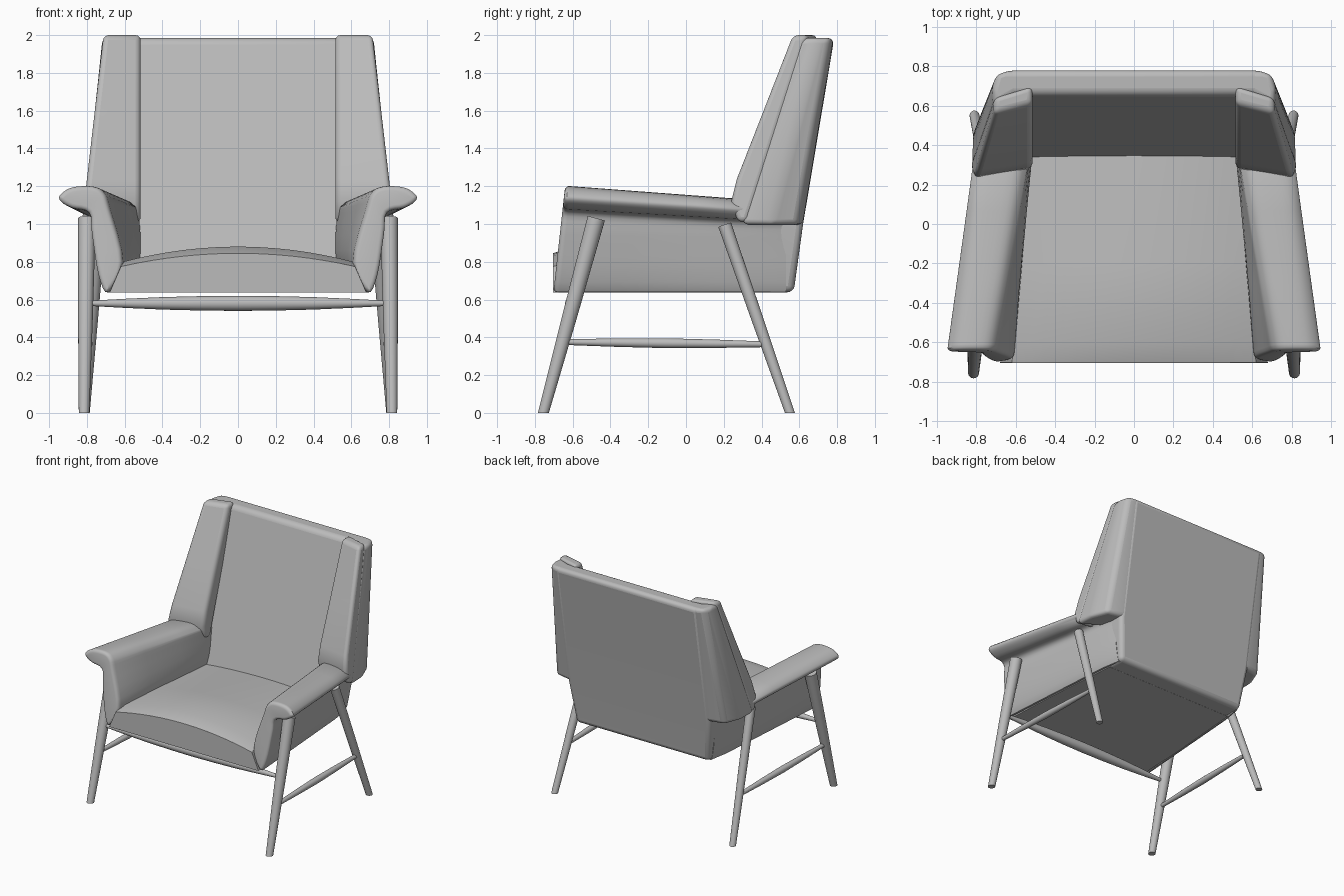
import bpy, bmesh, math
from mathutils import Vector

if "Cube" in bpy.data.objects:
    bpy.data.objects.remove(bpy.data.objects["Cube"])

grey = bpy.data.materials.new("plain grey")
grey.use_nodes = True
grey.diffuse_color = (0.5, 0.5, 0.5, 1)
grey.node_tree.nodes["Principled BSDF"].inputs["Base Color"].default_value = (0.5, 0.5, 0.5, 1)


def loft(name, rings, bevel=0.0, segments=4, angle=30):
    """Skin even-sized closed rings, cap the ends with quad strips, soften edges."""
    bm = bmesh.new()
    loops = [[bm.verts.new(p) for p in ring] for ring in rings]
    n = len(loops[0])
    for a, b in zip(loops, loops[1:]):
        for i in range(n):
            j = (i + 1) % n
            bm.faces.new((a[i], a[j], b[j], b[i]))
    for cap in (loops[0], loops[-1]):
        for i in range(n // 2 - 1):
            bm.faces.new((cap[i], cap[i + 1], cap[n - 2 - i], cap[n - 1 - i]))
    bmesh.ops.recalc_face_normals(bm, faces=bm.faces)
    mesh = bpy.data.meshes.new(name)
    bm.to_mesh(mesh)
    bm.free()
    mesh.materials.append(grey)
    obj = bpy.data.objects.new(name, mesh)
    bpy.context.collection.objects.link(obj)
    if bevel:
        mod = obj.modifiers.new("soft edges", "BEVEL")
        mod.width = bevel
        mod.segments = segments
        mod.limit_method = "ANGLE"
        mod.angle_limit = math.radians(angle)
    bpy.ops.object.select_all(action="DESELECT")
    obj.select_set(True)
    bpy.context.view_layer.objects.active = obj
    bpy.ops.object.shade_smooth_by_angle(angle=math.radians(40))
    return obj


def mix(a, b, t):
    return a + (b - a) * t


def rod(name, start, end, radii, sides=20):
    """Round bar with radii spread evenly along its length."""
    start, end = Vector(start), Vector(end)
    turn = (end - start).to_track_quat("Z", "Y")
    rings = []
    for k, r in enumerate(radii):
        c = start.lerp(end, k / (len(radii) - 1))
        rings.append([c + turn @ Vector((r * math.cos(a), r * math.sin(a), 0))
                      for a in (2 * math.pi * i / sides for i in range(sides))])
    return loft(name, rings)


def leg(name, foot, top, r_foot, r_top):
    """Tapered leg whose foot is cut level with the floor."""
    obj = rod(name, foot, top, [r_foot, mix(r_foot, r_top, 0.6), r_top])
    axis = (Vector(top) - Vector(foot)).normalized()
    for v in obj.data.vertices[:20]:
        v.co -= axis * (v.co.z / axis.z)


def smooth_profile(points, steps=4):
    """Closed smooth curve through the points."""
    pts = [Vector(p) for p in points]
    n, out = len(pts), []
    for i in range(n):
        a, b, c, d = (pts[(i + k) % n] for k in (-1, 0, 1, 2))
        for s in range(steps):
            t = s / steps
            out.append(b + (c - a) * (t / 2) + (2 * a - 5 * b + 4 * c - d) * (t * t / 2)
                       + (3 * b - a - 3 * c + d) * (t ** 3 / 2))
    return out


# Seat cushion: crowned across its width, tapering toward the back
def seat_ring(y, low_w, top_w, side_z, crown):
    steps = 15
    ring = [(low_w, y, 0.637), (-low_w, y, 0.637)]
    for i in range(steps + 1):
        u = -1 + 2 * i / steps
        ring.append((u * top_w, y, side_z + crown * (1 - u * u)))
    return ring


loft("seat_cushion", [
    seat_ring(-0.705, 0.68, 0.62, 0.775, 0.07),
    seat_ring(-0.60, 0.67, 0.61, 0.80, 0.08),
    seat_ring(-0.2, 0.65, 0.59, 0.80, 0.06),
    seat_ring(0.42, 0.60, 0.54, 0.79, 0.02)], 0.035, angle=50)

# Arms: padded wall with a rolled rest, one cross-section swept backward;
# behind the rest only the wall goes on to the rear of the body
arm_front = smooth_profile([
    (0.69, 0.638), (0.61, 0.80), (0.68, 1.08), (0.71, 1.165), (0.77, 1.20),
    (0.88, 1.195), (0.943, 1.155), (0.94, 1.12), (0.88, 1.085), (0.79, 1.06),
    (0.775, 0.95), (0.74, 0.73)])
arm_back = smooth_profile([
    (0.615, 0.638), (0.52, 0.80), (0.525, 1.05), (0.54, 1.095), (0.60, 1.125),
    (0.75, 1.12), (0.805, 1.085), (0.80, 1.055), (0.76, 1.025), (0.685, 1.005),
    (0.67, 0.92), (0.65, 0.73)])
wall_end = smooth_profile([
    (0.59, 0.638), (0.52, 0.80), (0.525, 1.00), (0.53, 1.03), (0.56, 1.05),
    (0.60, 1.05), (0.63, 1.045), (0.64, 1.035), (0.645, 1.02), (0.645, 1.0),
    (0.635, 0.92), (0.62, 0.73)])


def arm_ring(t, side, inset=0.0, back=0.0):
    pts = [a.lerp(b, t) for a, b in zip(arm_front, arm_back)]
    ring = []
    for i, p in enumerate(pts):
        along = (pts[(i + 1) % len(pts)] - pts[i - 1]).normalized()
        p = p + Vector((along.y, -along.x)) * inset
        y = mix(-0.64 - 0.11 * (1.2 - p.y), 0.37, t) + back
        ring.append((side * p.x, y, p.y))
    return ring


def arm_rings(side, r=0.025):
    turns = [math.radians(a) for a in (0, 22, 45, 67)]
    front = [arm_ring(0, side, r * (1 - math.sin(a)), r * (1 - math.cos(a))) for a in turns]
    body = [arm_ring(t, side) for t in (0.03, 0.35, 0.7, 1)]
    return front + body + [[(side * p.x, 0.53, p.y) for p in wall_end]]


# Upholstered wings beside the backrest, leaning back and narrowing upward
def wing_ring(z, front, side):
    t = (z - 1.02) / 0.98
    seam, outer = mix(0.33, 0.645, t), mix(0.825, 0.712, t)
    ring = [(0.515, seam + 0.06), (0.515, front + 0.05), (outer, front), (outer, seam)]
    return [(side * x, y, z) for x, y in ring]


wing_levels = [(1.01, 0.27), (1.12, 0.235), (1.24, 0.265), (1.6, 0.405), (2.0, 0.56)]


# Flanks widening the rear of the backrest out to the wings
def flank_ring(z, side):
    t = (z - 0.995) / 0.99
    low = [(0.56, 0.45), (0.825, 0.28), (0.82, 0.45), (0.765, 0.59), (0.64, 0.617), (0.56, 0.617)]
    high = [(0.56, 0.68), (0.71, 0.60), (0.72, 0.69), (0.70, 0.762), (0.64, 0.781), (0.56, 0.781)]
    return [(side * mix(a[0], b[0], t), mix(a[1], b[1], t), z) for a, b in zip(low, high)]


for side, word in ((1, "left"), (-1, "right")):
    loft(word + "_arm", arm_rings(side))
    loft(word + "_wing", [wing_ring(z, f, side) for z, f in wing_levels], 0.03, angle=35)
    loft(word + "_back_flank", [flank_ring(z, side) for z in (0.995, 1.985)], 0.03, angle=20)
    # Splayed legs and the bar joining them
    leg(word + "_front_leg", (side * 0.815, -0.755, 0), (side * 0.80, -0.475, 1.03), 0.028, 0.047)
    leg(word + "_rear_leg", (side * 0.81, 0.55, 0), (side * 0.735, 0.205, 0.995), 0.025, 0.036)
    rod(word + "_side_stretcher", (side * 0.81, -0.645, 0.375), (side * 0.785, 0.425, 0.363),
        [0.015, 0.022, 0.026, 0.022, 0.015])

rod("front_stretcher", (-0.80, -0.60, 0.58), (0.80, -0.60, 0.58),
    [0.013, 0.024, 0.033, 0.038, 0.04, 0.038, 0.033, 0.024, 0.013])


# Backrest: one padded panel from the base to the top
def back_ring(z, half, back, front):
    return [(half, back, z), (half, front, z), (-half, front, z), (-half, back, z)]


loft("backrest", [
    back_ring(0.638, 0.605, 0.57, 0.30),
    back_ring(1.0, 0.65, 0.62, 0.395),
    back_ring(1.985, 0.65, 0.785, 0.655)], 0.035, angle=35)
